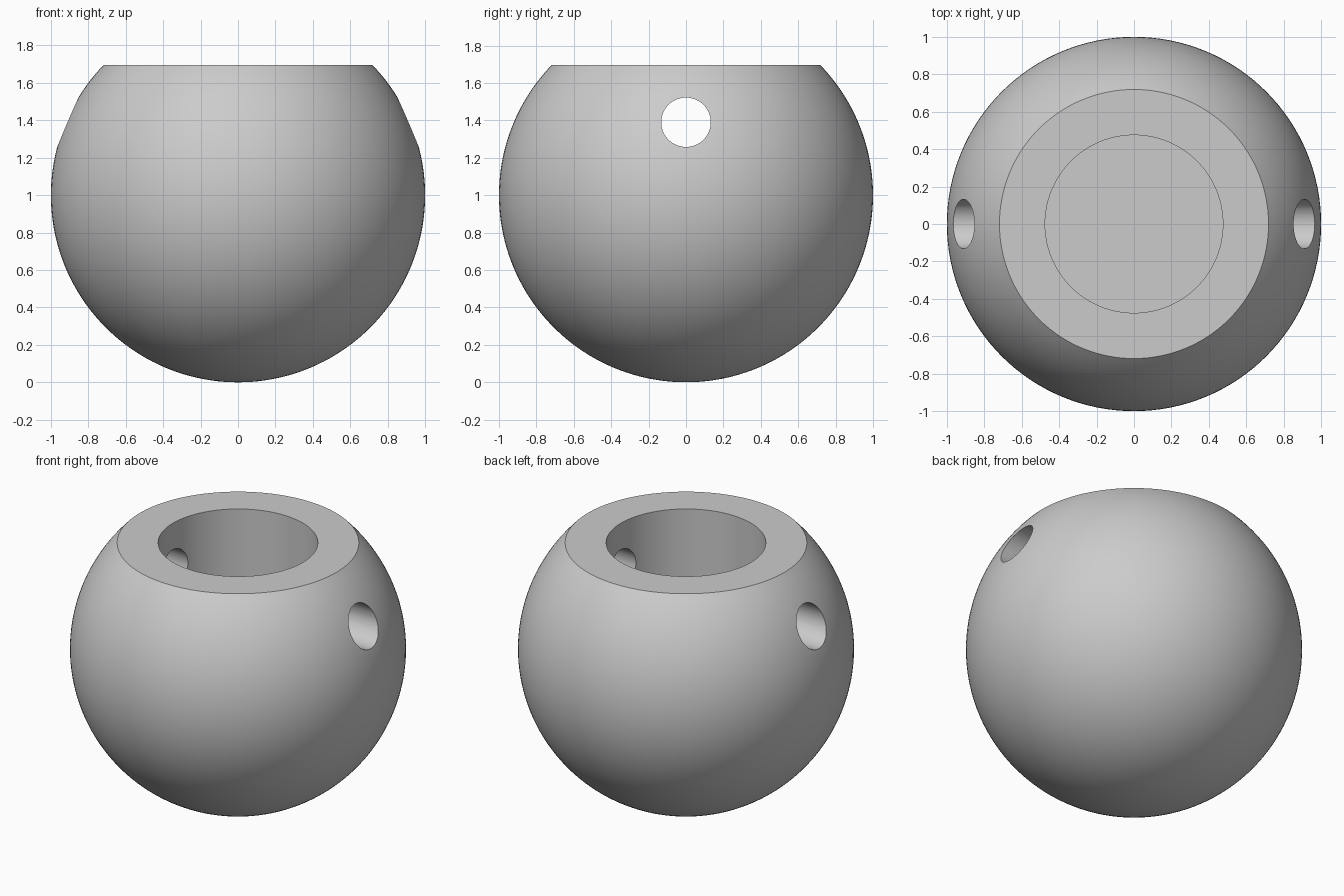
import bpy
import bmesh
import math

cube = bpy.data.objects.get("Cube")
if cube:
    bpy.data.objects.remove(cube, do_unlink=True)

RADIUS = 1.0        # ball, resting on the ground
TOP = 1.695         # height of the flat top
BORE = 0.475        # radius of the socket
FLOOR = 1.0         # height of the socket floor
HOLE = 0.132        # radius of the cross hole
HOLE_Z = 1.39

grey = bpy.data.materials.new("plain_grey")
grey.use_nodes = True
grey.diffuse_color = (0.6, 0.6, 0.6, 1)
grey.node_tree.nodes["Principled BSDF"].inputs["Base Color"].default_value = (0.6, 0.6, 0.6, 1)


def revolve(name, profile, steps):
    """Turn an (r, z) profile around the z axis."""
    bm = bmesh.new()
    verts = [bm.verts.new((r, 0, z)) for r, z in profile]
    edges = [bm.edges.new(pair) for pair in zip(verts, verts[1:])]
    bmesh.ops.spin(bm, geom=verts + edges, cent=(0, 0, 0), axis=(0, 0, 1),
                   angle=2 * math.pi, steps=steps)
    bmesh.ops.remove_doubles(bm, verts=bm.verts, dist=1e-4)
    bmesh.ops.recalc_face_normals(bm, faces=bm.faces)
    mesh = bpy.data.meshes.new(name)
    bm.to_mesh(mesh)
    bm.free()
    mesh.materials.append(grey)
    obj = bpy.data.objects.new(name, mesh)
    bpy.context.collection.objects.link(obj)
    return obj


# Ball with flat top and blind socket, as one turned profile
end = math.pi / 2 + math.asin(TOP - RADIUS)
arc = [(RADIUS * math.sin(end * i / 64), RADIUS - RADIUS * math.cos(end * i / 64))
       for i in range(65)]
ball = revolve("ball_knob", arc + [(BORE, TOP), (BORE, FLOOR), (0, FLOOR)], 128)

# Cross hole from side to side, through the socket
bpy.ops.mesh.primitive_cylinder_add(vertices=64, radius=HOLE, depth=3,
                                    location=(0, 0, HOLE_Z),
                                    rotation=(0, math.pi / 2, 0))
cutter = bpy.context.object
cutter.name = "cross_hole_cutter"
cutter.hide_render = True
cutter.data.materials.append(grey)

bpy.ops.object.select_all(action='DESELECT')
ball.select_set(True)
bpy.context.view_layer.objects.active = ball
cut = ball.modifiers.new("cross_hole", 'BOOLEAN')
cut.operation = 'DIFFERENCE'
cut.solver = 'EXACT'
cut.object = cutter
bpy.ops.object.modifier_apply(modifier=cut.name)
bpy.data.objects.remove(cutter, do_unlink=True)

# Smooth curved faces with crisp rims
bpy.ops.object.shade_smooth_by_angle(angle=math.radians(30))
